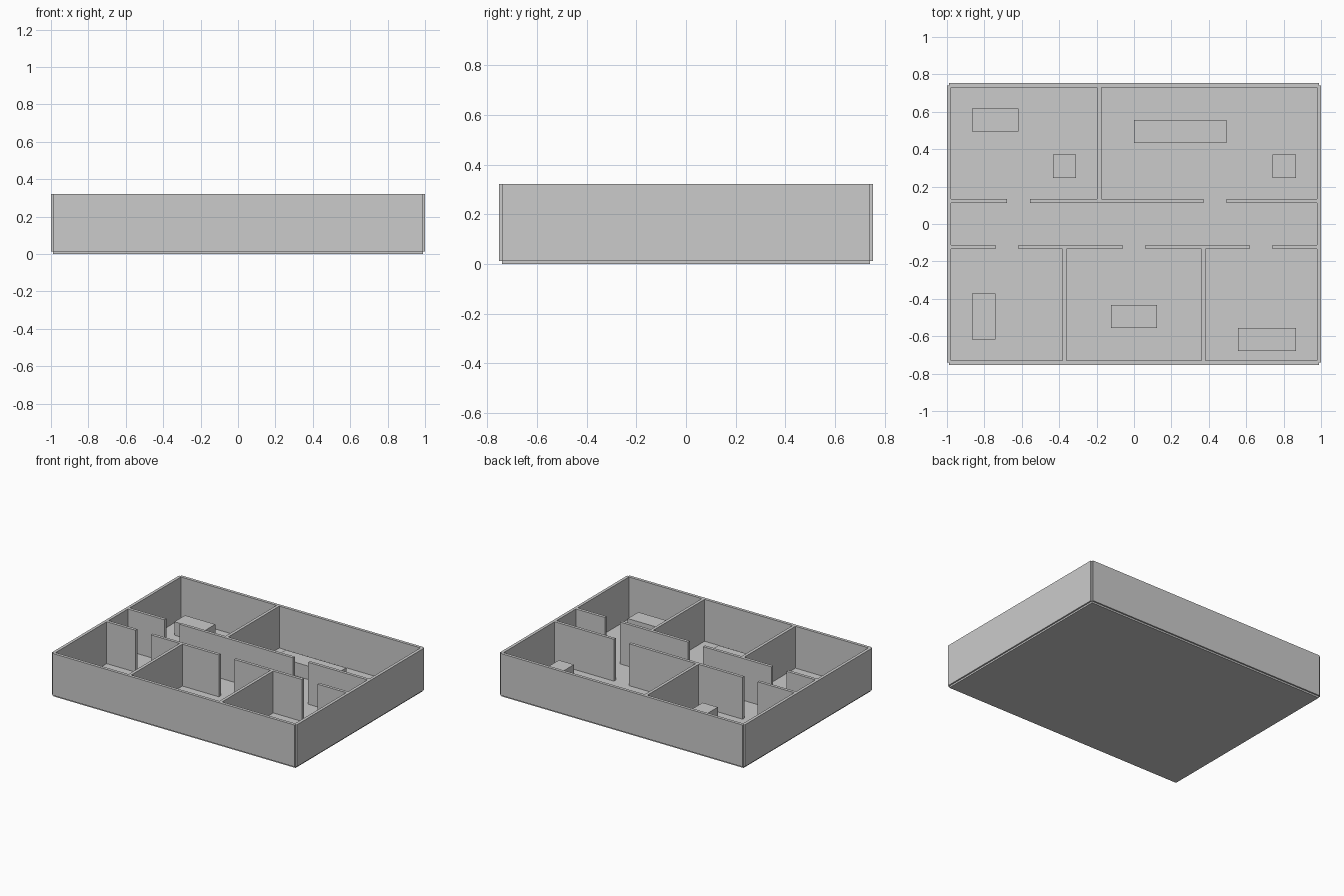
import bpy

if "Cube" in bpy.data.objects:
    bpy.data.objects.remove(bpy.data.objects["Cube"])

S = 2 / 16.18          # plan is laid out in metres, then scaled
T = 0.18               # wall thickness
FLOOR, WALL_H, FURN_H = 0.1, 2.5, 0.8


def box(name, x0, x1, y0, y1, z0, z1):
    bpy.ops.mesh.primitive_cube_add(
        size=1, location=((x0 + x1) / 2 * S, (y0 + y1) / 2 * S, (z0 + z1) / 2 * S))
    ob = bpy.context.object
    ob.name = name
    ob.scale = ((x1 - x0) * S, (y1 - y0) * S, (z1 - z0) * S)
    bpy.ops.object.transform_apply(location=False, rotation=False, scale=True)
    return ob


def wall_x(name, x0, x1, y):
    box(name, x0, x1, y - T / 2, y + T / 2, FLOOR, FLOOR + WALL_H)


def wall_y(name, x, y0, y1):
    box(name, x - T / 2, x + T / 2, y0, y1, FLOOR, FLOOR + WALL_H)


# floor slab
box("floor", -8, 8, -6, 6, 0, FLOOR)

# outer walls, centred on the slab edges
wall_x("front_wall", -8, 8, -6)
wall_x("back_wall", -8, 8, 6)
wall_y("left_wall", -8, -6, 6)
wall_y("right_wall", 8, -6, 6)

# corridor walls with door gaps
for x0, x1 in [(-8, -5.5), (-4.5, 3), (4, 8)]:
    wall_x("corridor_back_wall", x0, x1, 1)
for x0, x1 in [(-8, -6), (-5, -0.5), (0.5, 5), (6, 8)]:
    wall_x("corridor_front_wall", x0, x1, -1)

# room dividers
wall_y("back_divider", -1.5, 1, 6)
for x in (-3, 3):
    wall_y("front_divider", x, -6, -1)

# block furniture
for name, x0, x1, y0, y1 in [
    ("desk", -7, -5, 4, 5),
    ("chair", -3.5, -2.5, 2, 3),
    ("long_table", 0, 4, 3.5, 4.5),
    ("side_chair", 6, 7, 2, 3),
    ("bed", -7, -6, -5, -3),
    ("table", -1, 1, -4.5, -3.5),
    ("counter", 4.5, 7, -5.5, -4.5),
]:
    box(name, x0, x1, y0, y1, FLOOR, FLOOR + FURN_H)
